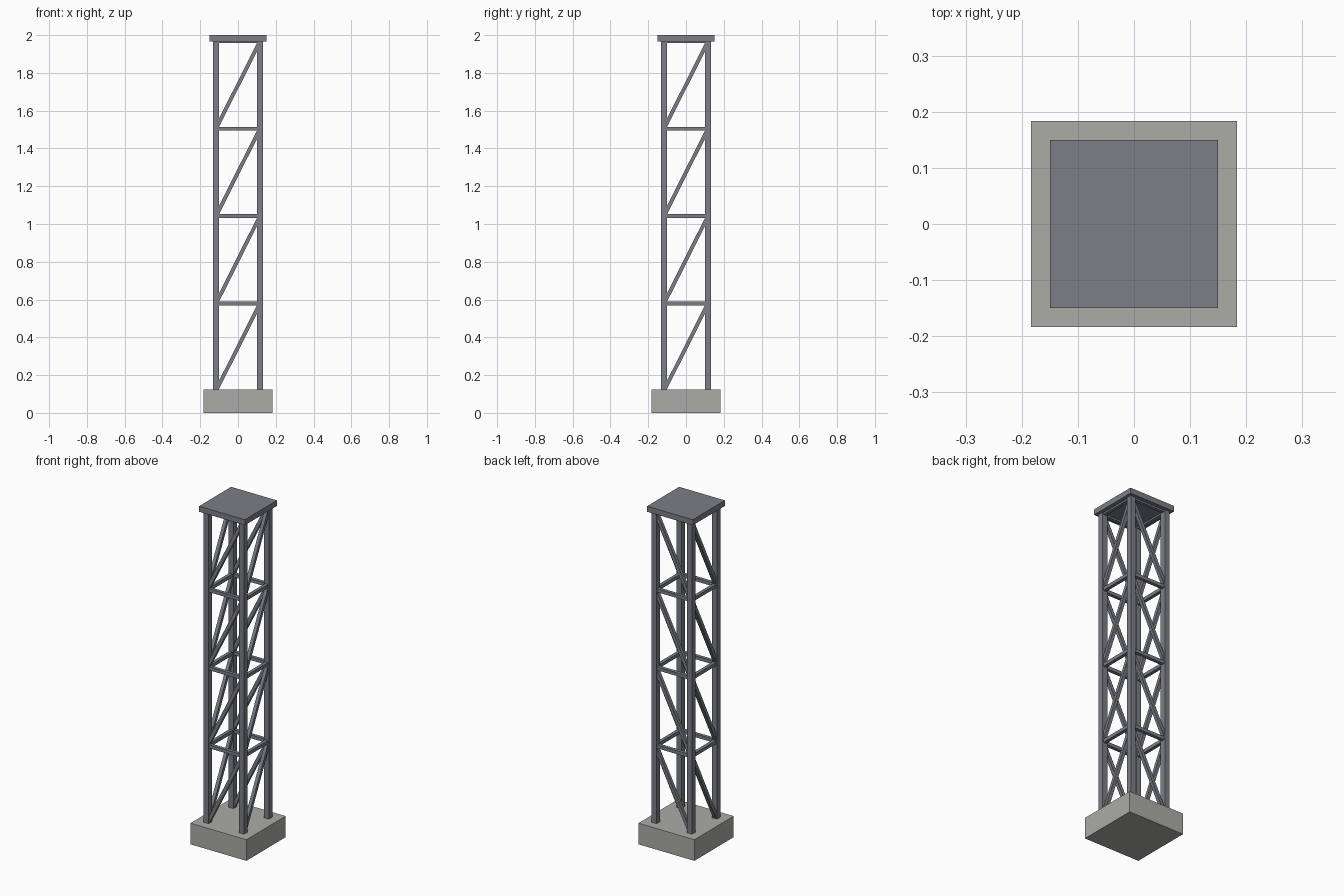
import bpy
import math
from mathutils import Vector

cube = bpy.data.objects.get("Cube")
if cube:
    bpy.data.objects.remove(cube, do_unlink=True)


def make_material(name, rgb):
    mat = bpy.data.materials.new(name)
    mat.use_nodes = True
    color = (*rgb, 1.0)
    mat.diffuse_color = color
    bsdf = next(n for n in mat.node_tree.nodes if n.type == "BSDF_PRINCIPLED")
    bsdf.inputs["Base Color"].default_value = color
    return mat


steel = make_material("steel_grey", (0.20, 0.21, 0.24))
concrete = make_material("concrete_grey", (0.41, 0.41, 0.39))


def box(name, size, center, mat, rotation=(0, 0, 0)):
    bpy.ops.mesh.primitive_cube_add(size=1, location=center, rotation=rotation)
    obj = bpy.context.object
    obj.name = name
    obj.scale = size
    obj.data.materials.append(mat)
    return obj


def bar(name, start, end, width, mat):
    """Square bar between two points."""
    a, b = Vector(start), Vector(end)
    d = b - a
    # Tilt inside the panel plane, keeping the bar faces parallel to it
    if abs(d.x) > abs(d.y):
        rotation = (0, -math.atan2(d.z, d.x), 0)
        size = (d.length, width, width)
    else:
        rotation = (math.atan2(d.z, d.y), 0, 0)
        size = (width, d.length, width)
    return box(name, size, (a + b) / 2, mat, rotation)


BASE_TOP, DECK_BOTTOM, TOP = 0.125, 1.967, 2.0
LEG = 0.1165       # leg offset from the axis
BRACE = 0.02
FIRST, PANELS = 0.1167, 4
STEP = (DECK_BOTTOM - FIRST) / PANELS

# Footing and top plate
box("concrete_base", (0.367, 0.367, BASE_TOP), (0, 0, BASE_TOP / 2), concrete)
box("top_plate", (0.3, 0.3, TOP - DECK_BOTTOM), (0, 0, (TOP + DECK_BOTTOM) / 2), steel)

# Corner legs
for y, depth in ((-LEG, "front"), (LEG, "back")):
    for x, side in ((-LEG, "right"), (LEG, "left")):
        box(f"{depth}_{side}_leg", (0.033, 0.033, DECK_BOTTOM - BASE_TOP),
            (x, y, (DECK_BOTTOM + BASE_TOP) / 2), steel)

# Lattice: one diagonal and one crossbar per panel on each face
faces = {
    "front": lambda t, z: (t, -LEG, z),
    "back": lambda t, z: (t, LEG, z),
    "right": lambda t, z: (-LEG, t, z),
    "left": lambda t, z: (LEG, t, z),
}
for face, point in faces.items():
    for i in range(PANELS):
        low = FIRST + i * STEP
        high = low + STEP
        bar(f"{face}_diagonal_{i + 1}", point(-LEG, low), point(LEG, high), BRACE, steel)
        bar(f"{face}_crossbar_{i + 1}", point(-LEG, high), point(LEG, high), BRACE, steel)
